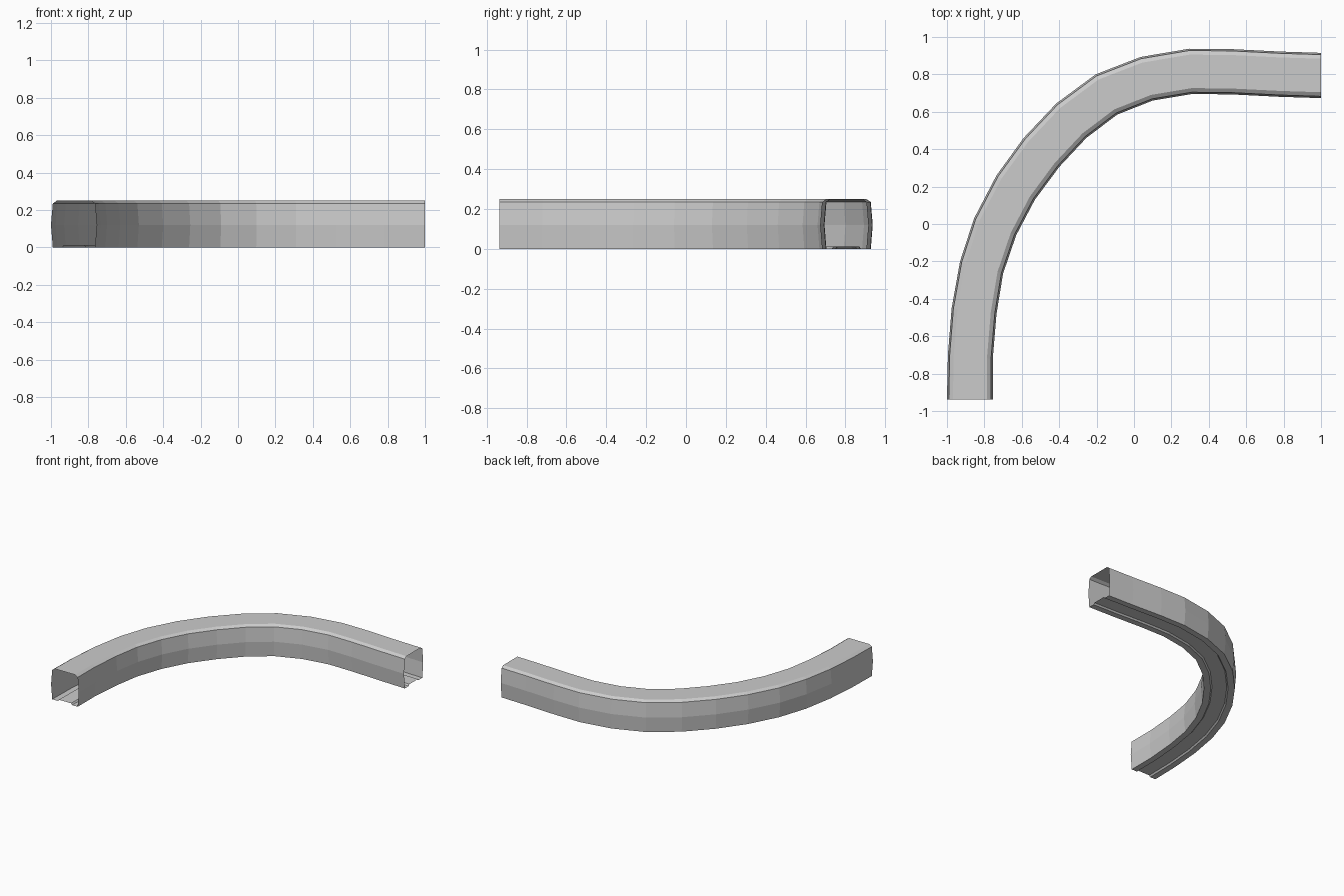
import bpy, bmesh
from mathutils import Vector

if "Cube" in bpy.data.objects:
    bpy.data.objects.remove(bpy.data.objects["Cube"])

# outer and inner edges of the curved path, seen from above
OUTER = [(-1, -.937), (-.995, -.70), (-.975, -.45), (-.93, -.2), (-.855, .03),
         (-.735, .26), (-.59, .46), (-.415, .645), (-.205, .80), (.035, .893),
         (.295, .937), (.52, .935), (.78, .922), (1, .915)]
INNER = [(-.755, -.937), (-.755, -.72), (-.735, -.48), (-.70, -.265), (-.63, -.06),
         (-.53, .13), (-.40, .305), (-.255, .46), (-.09, .585), (.10, .66),
         (.31, .695), (.52, .693), (.78, .68), (1, .673)]

# cross-section: (fraction from outer to inner edge, height)
PROFILE = [(.04, 0), (0, .12), (.04, .235), (.13, .25), (.87, .25), (.96, .235),
           (1, .12), (.96, 0), (.76, 0), (.72, .012), (.28, .012), (.24, 0)]

# sweep the closed section along the bend, leaving both ends open
bm = bmesh.new()
rings = []
for o, i in zip(OUTER, INNER):
    o, i = Vector(o), Vector(i)
    rings.append([bm.verts.new((*o.lerp(i, t), z)) for t, z in PROFILE])
n = len(PROFILE)
for a, b in zip(rings, rings[1:]):
    for k in range(n):
        j = (k + 1) % n
        bm.faces.new((a[k], b[k], b[j], a[j]))
bmesh.ops.recalc_face_normals(bm, faces=bm.faces)
# the top faces must point up
top = max(bm.faces, key=lambda f: f.calc_center_median().z)
if top.normal.z < 0:
    bmesh.ops.reverse_faces(bm, faces=bm.faces)
mesh = bpy.data.meshes.new("curved_barrier")
bm.to_mesh(mesh)
bm.free()
barrier = bpy.data.objects.new("curved_barrier", mesh)
bpy.context.collection.objects.link(barrier)
